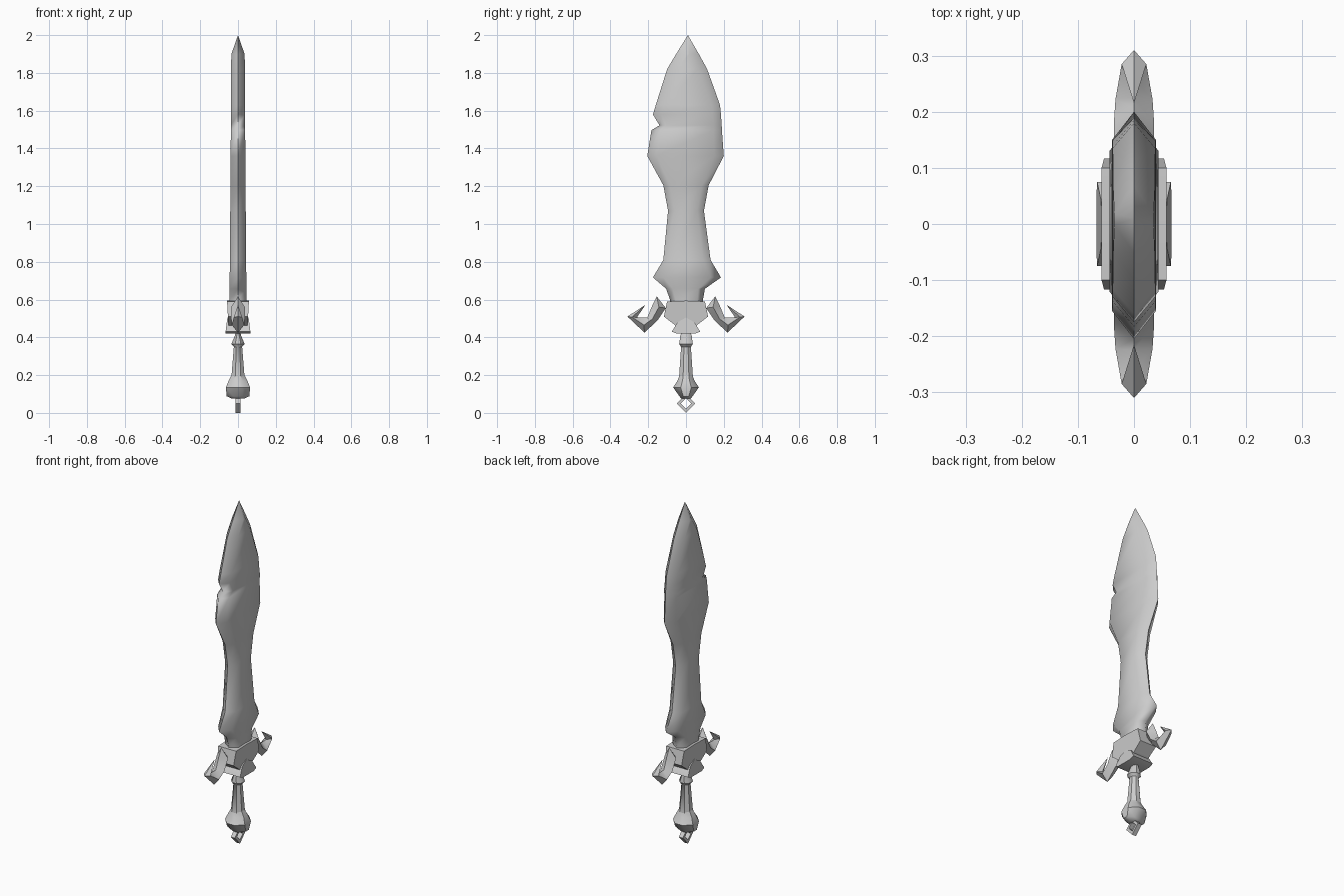
import bpy, bmesh, math

if "Cube" in bpy.data.objects:
    bpy.data.objects.remove(bpy.data.objects["Cube"])

grey = bpy.data.materials.new("plain_grey")
grey.diffuse_color = (0.6, 0.6, 0.6, 1)
grey.use_nodes = True
grey.node_tree.nodes["Principled BSDF"].inputs["Base Color"].default_value = grey.diffuse_color


def make(name, verts, faces, angle=40):
    me = bpy.data.meshes.new(name)
    me.from_pydata(verts, [], faces)
    bm = bmesh.new()
    bm.from_mesh(me)
    bmesh.ops.remove_doubles(bm, verts=bm.verts, dist=0.0004)
    bmesh.ops.recalc_face_normals(bm, faces=bm.faces)
    bm.to_mesh(me)
    bm.free()
    me.materials.append(grey)
    ob = bpy.data.objects.new(name, me)
    bpy.context.collection.objects.link(ob)
    bpy.context.view_layer.objects.active = ob
    ob.select_set(True)
    bpy.ops.object.shade_smooth_by_angle(angle=math.radians(angle))
    ob.select_set(False)
    return ob


def loft(name, rings, closed=False, angle=40):
    """Skin a list of equal-length rings of points."""
    n, m = len(rings[0]), len(rings)
    verts = [p for r in rings for p in r]
    faces = []
    for i in range(m if closed else m - 1):
        a, b = i * n, (i + 1) % m * n
        faces += [(a + k, a + (k + 1) % n, b + (k + 1) % n, b + k) for k in range(n)]
    if not closed:
        faces += [tuple(range(n)), tuple(range((m - 1) * n, m * n))]
    return make(name, verts, faces, angle)


# Blade: sharp edges at x = 0 and a raised flat on each side
# (height, left edge, right edge, half thickness, bevel width)
blade = [(0.50, -0.08, 0.08, 0.044, 0.03), (0.60, -0.085, 0.09, 0.044, 0.03),
         (0.657, -0.105, 0.10, 0.044, 0.035), (0.717, -0.175, 0.185, 0.044, 0.055),
         (0.81, -0.12, 0.13, 0.043, 0.04), (1.07, -0.095, 0.095, 0.041, 0.035),
         (1.205, -0.12, 0.12, 0.04, 0.035), (1.36, -0.205, 0.20, 0.039, 0.05),
         (1.497, -0.183, 0.19, 0.038, 0.045), (1.522, -0.14, 0.189, 0.038, 0.04),
         (1.58, -0.175, 0.185, 0.038, 0.045), (1.63, -0.16, 0.18, 0.038, 0.045),
         (1.82, -0.10, 0.112, 0.037, 0.05), (1.90, -0.052, 0.068, 0.035, 0.05),
         (2.0, 0.01, 0.01, 0.0, 0.0)]
rings = []
for z, l, r, t, w in blade:
    il, ir = l + w, max(r - w, l + w)
    rings.append([(0, l, z), (t, il, z), (t, ir, z), (0, r, z), (-t, ir, z), (-t, il, z)])
loft("blade", rings, angle=70)


def plate(name, half, x_low, x_high):
    """Mirrored outline in y and z, thickness changing with height."""
    pts = half + [(-y, z) for y, z in reversed(half) if y > 0]
    zs = [p[1] for p in pts]
    z0, z1 = min(zs), max(zs)
    xs = [x_low + (x_high - x_low) * (z - z0) / (z1 - z0) for z in zs]
    loft(name, [[(s * x, y, z) for x, (y, z) in zip(xs, pts)] for s in (-1, 1)])


# Guard block and flared collar beneath it
plate("guard_block", [(0, 0.594), (0.10, 0.59), (0.117, 0.51), (0.065, 0.47), (0.04, 0.45), (0, 0.45)],
      0.05, 0.058)
plate("guard_collar", [(0, 0.505), (0.045, 0.48), (0.075, 0.43), (0.05, 0.42), (0, 0.42)],
      0.067, 0.056)

# Hooked guard arms with diamond sections
# (outer edge y z, inner edge y z, half thickness)
arm = [(0.155, 0.617, 0.155, 0.617, 0.0), (0.107, 0.555, 0.18, 0.565, 0.036),
       (0.15, 0.49, 0.205, 0.505, 0.036), (0.22, 0.425, 0.225, 0.505, 0.033),
       (0.31, 0.51, 0.26, 0.505, 0.022), (0.215, 0.572, 0.215, 0.572, 0.0)]
for side, name in ((1, "guard_arm_back"), (-1, "guard_arm_front")):
    loft(name, [[(0, side * a, b), (t, side * (a + c) / 2, (b + d) / 2),
                 (0, side * c, d), (-t, side * (a + c) / 2, (b + d) / 2)]
                for a, b, c, d, t in arm], angle=45)


def turned(name, profile, sides=8):
    """Stacked elliptical rings: height, x radius, y radius."""
    tau, c = math.tau, math.cos(math.pi / sides)
    loft(name, [[(rx / c * math.cos(tau * (k + 0.5) / sides),
                  ry / c * math.sin(tau * (k + 0.5) / sides), z)
                 for k in range(sides)] for z, rx, ry in profile])


# Grip and pommel
turned("grip", [(0.43, 0.012, 0.022), (0.41, 0.016, 0.03), (0.365, 0.035, 0.036),
                (0.35, 0.022, 0.026), (0.20, 0.034, 0.036), (0.17, 0.04, 0.04)])
turned("pommel", [(0.20, 0.034, 0.034), (0.17, 0.05, 0.045), (0.135, 0.064, 0.068),
                  (0.088, 0.06, 0.035), (0.075, 0.03, 0.025)])

# Diamond ring under the pommel
ring = []
for k in range(4):
    y, z = math.sin(k * math.pi / 2), math.cos(k * math.pi / 2)
    ring.append([(x, y * r, 0.05 + z * r * 1.04) for x, r in
                 ((0.013, 0.048), (0.013, 0.027), (-0.013, 0.027), (-0.013, 0.048))])
loft("pommel_ring", ring, closed=True)
